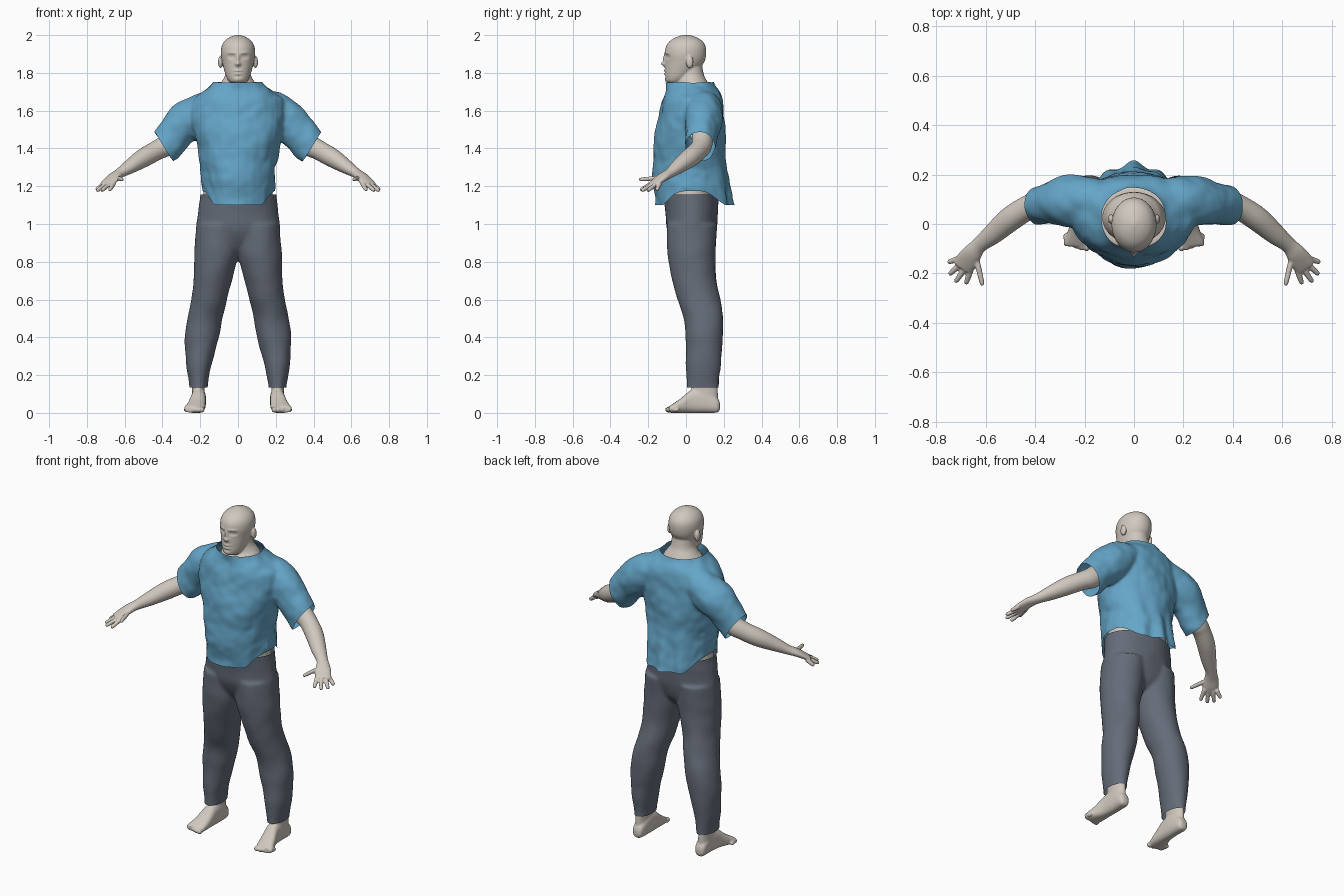
import bpy, bmesh, math
from mathutils import Vector, noise

if "Cube" in bpy.data.objects:
    bpy.data.objects.remove(bpy.data.objects["Cube"])


def material(name, rgb):
    m = bpy.data.materials.new(name)
    m.diffuse_color = (*rgb, 1)
    m.use_nodes = True
    m.node_tree.nodes["Principled BSDF"].inputs["Base Color"].default_value = m.diffuse_color
    return m


SKIN = material("skin", (0.63, 0.58, 0.52))
BLUE = material("blue_cloth", (0.13, 0.38, 0.58))
SLATE = material("slate_cloth", (0.13, 0.15, 0.19))


def spline(keys, sub=5):
    """Catmull-Rom interpolation of number tuples."""
    k = [keys[0], *keys, keys[-1]]
    out = []
    for i in range(1, len(k) - 2):
        for s in range(sub):
            t = s / sub
            out.append([0.5 * (2 * b + (c - a) * t + (2 * a - 5 * b + 4 * c - d) * t * t
                               + (3 * b - a - 3 * c + d) * t ** 3)
                        for a, b, c, d in zip(*k[i - 1:i + 3])])
    return out + [list(keys[-1])]


def skin_rings(bm, rings):
    """Closed, capped surface through rings of points."""
    vs = [[bm.verts.new(p) for p in r] for r in rings]
    n = len(vs[0])
    faces = [bm.faces.new((a[i], a[(i + 1) % n], b[(i + 1) % n], b[i]))
             for a, b in zip(vs, vs[1:]) for i in range(n)]
    faces += [bm.faces.new(vs[0]), bm.faces.new(vs[-1])]
    bmesh.ops.recalc_face_normals(bm, faces=faces)


ANGLES = [(math.cos(math.tau * i / 32), math.sin(math.tau * i / 32)) for i in range(32)]


def stack(bm, keys, side=1, along_y=False, p=2.0):
    """Loft from keys (position, x min, x max, other min, other max)."""
    rings = []
    for a, x0, x1, w0, w1 in spline(keys):
        ring = []
        for c, s in ANGLES:
            x = (x0 + x1) / 2 + (x1 - x0) / 2 * math.copysign(abs(c) ** (2 / p), c)
            w = (w0 + w1) / 2 + (w1 - w0) / 2 * math.copysign(abs(s) ** (2 / p), s)
            ring.append((side * x, a, w) if along_y else (side * x, w, a))
        rings.append(ring)
    skin_rings(bm, rings)


def centred(keys):
    return [(z, -rx, rx, f, b) for z, rx, f, b in keys]


def tube(bm, keys, side=1):
    """Tube from keys (x, y, z, sideways radius, upward radius)."""
    ks = spline(keys)
    rings = []
    for i, k in enumerate(ks):
        t = (Vector(ks[min(i + 1, len(ks) - 1)][:3]) - Vector(ks[max(i - 1, 0)][:3])).normalized()
        u = t.cross(Vector((0, 0, 1))).normalized()
        v = u.cross(t)
        pts = [Vector(k[:3]) + u * c * k[3] + v * s * k[4] for c, s in ANGLES]
        rings.append([(side * q.x, q.y, q.z) for q in pts])
    skin_rings(bm, rings)


def ball(bm, centre, size):
    r = bmesh.ops.create_uvsphere(bm, u_segments=20, v_segments=12, radius=1)
    for v in r["verts"]:
        v.co = Vector(centre) + Vector([a * b for a, b in zip(v.co, size)])


def finish(name, bm, mat, voxel, smooth, sculpt=None, cuts=()):
    """Fuse the shells into one surface, sculpt it, then cut the openings."""
    me = bpy.data.meshes.new(name)
    bm.to_mesh(me)
    bm.free()
    ob = bpy.data.objects.new(name, me)
    bpy.context.collection.objects.link(ob)
    m = ob.modifiers.new("fuse", 'REMESH')
    m.mode = 'VOXEL'
    m.voxel_size = voxel
    m = ob.modifiers.new("relax", 'SMOOTH')
    m.factor = 0.5
    m.iterations = smooth
    dg = bpy.context.evaluated_depsgraph_get()
    fused = bpy.data.meshes.new_from_object(ob.evaluated_get(dg))
    ob.modifiers.clear()
    b = bmesh.new()
    b.from_mesh(fused)
    b.normal_update()
    for co, no in cuts:
        bmesh.ops.bisect_plane(b, geom=b.verts[:] + b.edges[:] + b.faces[:],
                               plane_co=co, plane_no=no, clear_outer=True)
    b.normal_update()
    if sculpt:
        for v, p in [(v, sculpt(v)) for v in b.verts]:
            v.co = p
    for f in b.faces:
        f.smooth = True
    b.to_mesh(fused)
    b.free()
    ob.data = fused
    fused.materials.clear()
    fused.materials.append(mat)


# Head with neck, ears and facial relief
bm = bmesh.new()
stack(bm, centred([(1.742, .028, -.085, -.02), (1.755, .047, -.105, 0), (1.78, .062, -.111, .03),
                   (1.82, .075, -.112, .07), (1.86, .085, -.111, .098), (1.9, .091, -.113, .107),
                   (1.94, .087, -.106, .104), (1.97, .070, -.084, .085), (1.99, .042, -.050, .052),
                   (2.002, .008, -.01, .01)]))
stack(bm, centred([(1.66, .13, -.08, .13), (1.72, .112, -.07, .128), (1.75, .09, -.05, .115),
                   (1.79, .068, -.045, .095), (1.87, .06, -.02, .08)]))
for s in (-1, 1):
    ball(bm, (s * .093, .02, 1.857), (.013, .02, .033))
# relief: x, z, x radius, z radius, depth
RELIEF = [(.034, 1.886, .018, .011, .012), (.034, 1.886, .010, .006, -.006),
          (.034, 1.906, .024, .007, -.004), (0, 1.847, .014, .011, -.019),
          (0, 1.872, .009, .022, -.011), (0, 1.803, .026, .003, .004),
          (0, 1.811, .02, .006, -.005), (0, 1.794, .018, .006, -.005),
          (0, 1.781, .02, .006, .003), (0, 1.763, .02, .012, -.004)]


def face(v):
    c = v.co.copy()
    if c.y < -.03:
        c.y += sum(d * math.exp(-((abs(v.co.x) - x) / rx) ** 2 - ((c.z - z) / rz) ** 2)
                   for x, z, rx, rz, d in RELIEF)
    return c


finish("head", bm, SKIN, .0045, 5, face)

# Arms with hands
for side, label in ((1, "left"), (-1, "right")):
    bm = bmesh.new()
    tube(bm, [(.26, .09, 1.53, .06, .06), (.37, .085, 1.425, .055, .058), (.43, .065, 1.39, .05, .052),
              (.5, .02, 1.35, .05, .05), (.57, -.04, 1.305, .042, .038), (.625, -.085, 1.27, .032, .026),
              (.655, -.12, 1.25, .04, .022), (.68, -.155, 1.225, .045, .018),
              (.695, -.178, 1.21, .042, .013)], side)
    for base, tip in (((.658, -.18, 1.215), (.68, -.243, 1.178)), ((.68, -.175, 1.213), (.723, -.236, 1.175)),
                      ((.7, -.16, 1.21), (.748, -.205, 1.175)), ((.71, -.14, 1.212), (.752, -.155, 1.18)),
                      ((.64, -.13, 1.245), (.612, -.25, 1.235))):
        a, b = Vector(base), Vector(tip)
        tube(bm, [(*a.lerp(b, t), r, r) for t, r in ((0, .012), (.5, .0115), (.9, .0095), (1, .004))], side)
    finish(label + "_arm", bm, SKIN, .0045, 3)

# Feet with toes
for side, label in ((1, "left"), (-1, "right")):
    bm = bmesh.new()
    stack(bm, [(.18, .195, .222, .02, .05), (.165, .178, .24, .002, .08), (.1, .17, .245, 0, .13),
               (.03, .17, .25, 0, .122), (-.03, .172, .268, 0, .075), (-.075, .178, .285, 0, .045),
               (-.09, .19, .28, .003, .035)], side, True, 2.5)
    stack(bm, [(.05, .175, .245, .04, .17), (.12, .177, .243, .03, .168), (.2, .17, .25, .03, .165)], side)
    for i in range(5):
        ball(bm, (side * (.192 + .021 * i), -.093 + .005 * i * i / 2, .017),
             (.015 - .001 * i, .018, .016 - .001 * i))
    finish(label + "_foot", bm, SKIN, .006, 3)

# Bare waist between the garments
bm = bmesh.new()
stack(bm, centred([(1.08, .19, -.095, .15), (1.18, .183, -.095, .15), (1.3, .18, -.1, .15)]))
finish("waist", bm, SKIN, .012, 2)

# Trousers
bm = bmesh.new()
stack(bm, centred([(.85, .12, -.03, .1), (.9, .19, -.07, .14), (.97, .222, -.1, .162),
                   (1.06, .213, -.11, .17), (1.15, .203, -.117, .174), (1.22, .2, -.117, .174)]))
for side in (1, -1):
    stack(bm, [(.06, .163, .257, .003, .172), (.14, .161, .257, .002, .173), (.25, .142, .273, 0, .183),
               (.39, .103, .283, -.002, .194), (.5, .083, .268, -.012, .197), (.6, .058, .245, -.047, .182),
               (.7, .033, .235, -.072, .16), (.8, .006, .232, -.092, .155), (.88, -.01, .23, -.1, .158),
               (1., -.01, .217, -.102, .165)], side)


def soft_folds(v):
    return v.co + v.normal * .004 * noise.noise(v.co * 10)


finish("trousers", bm, SLATE, .009, 8, soft_folds, [((0, 0, 1.155), (0, 0, 1)), ((0, 0, .135), (0, 0, -1))])

# Loose shirt with short sleeves and a hem that rises at the sides
bm = bmesh.new()
stack(bm, centred([(1.02, .19, -.163, .255), (1.1, .19, -.166, .245), (1.2, .194, -.173, .23),
                   (1.3, .203, -.178, .217), (1.42, .222, -.168, .212), (1.55, .25, -.152, .207),
                   (1.65, .245, -.127, .197), (1.7, .2, -.112, .182), (1.735, .145, -.108, .155),
                   (1.79, .1, -.106, .13)]))
for side in (1, -1):
    tube(bm, [(.1, .075, 1.63, .09, .085), (.17, .085, 1.605, .1, .1), (.26, .092, 1.545, .1, .108),
              (.33, .085, 1.475, .085, .098), (.39, .073, 1.405, .078, .09),
              (.46, .06, 1.33, .076, .09)], side)


def folds(v):
    c = v.co + v.normal * (.011 * noise.noise(v.co * 8) + .004 * noise.noise(v.co * 19))
    t = min(max((abs(v.co.x) / .19 - .6) / .4, 0), 1)
    fall = min(max((1.35 - v.co.z) / .25, 0), 1)
    c.z += .075 * t * t * (3 - 2 * t) * fall
    if v.co.y > 0:
        c.y += .012 * fall * math.cos(v.co.x * 55)
    return c


finish("shirt", bm, BLUE, .009, 8, folds,
       [((0, 0, 1.1), (0, 0, -1)), ((0, 0, 1.75), (0, 0, 1)),
        ((.39, .07, 1.405), (.855, 0, -.52)), ((-.39, .07, 1.405), (-.855, 0, -.52))])
